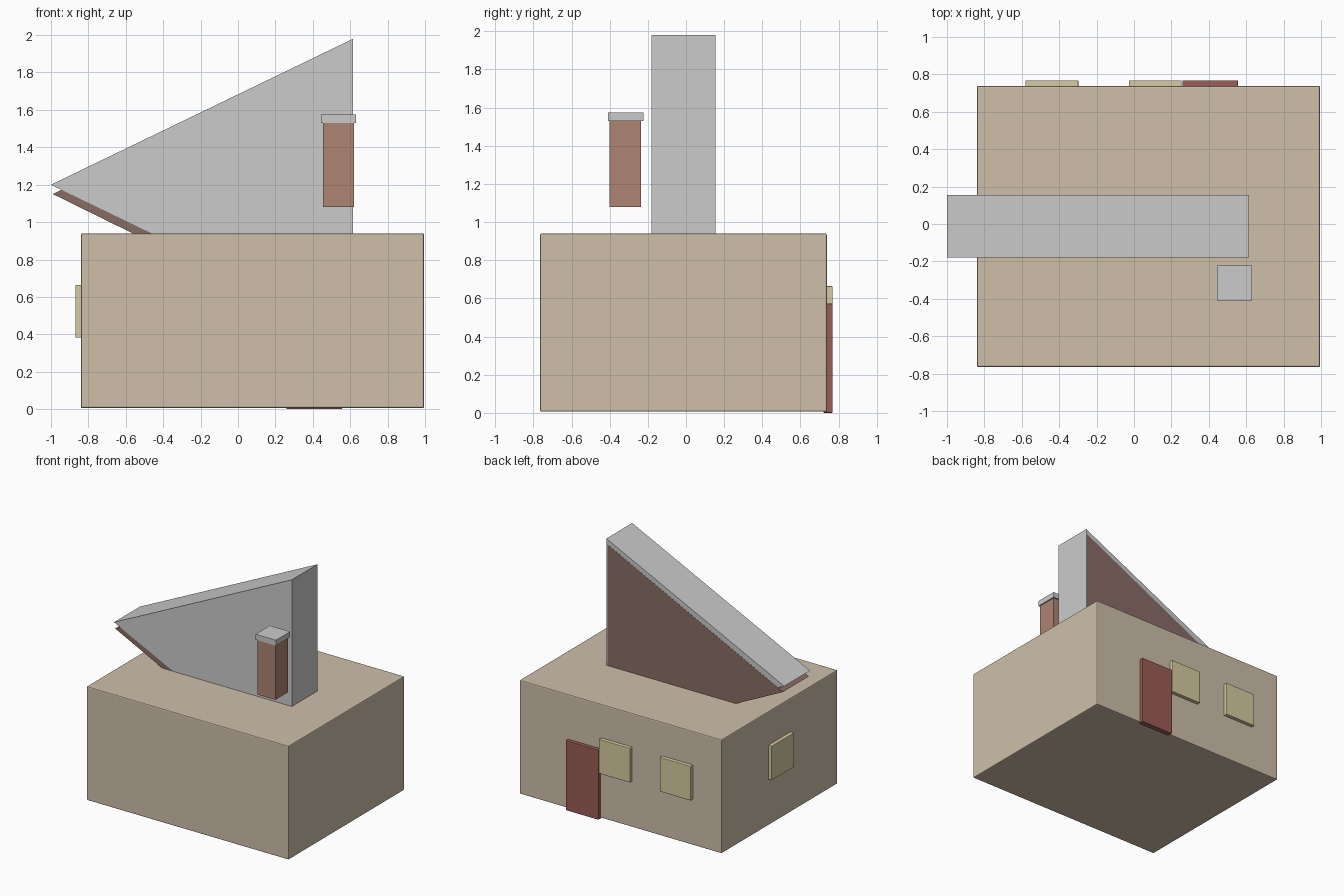
import bpy, bmesh

if "Cube" in bpy.data.objects:
    bpy.data.objects.remove(bpy.data.objects["Cube"])


def material(name, rgb):
    m = bpy.data.materials.new(name)
    m.diffuse_color = (*rgb, 1)
    m.use_nodes = True
    m.node_tree.nodes["Principled BSDF"].inputs["Base Color"].default_value = m.diffuse_color
    return m


WALL = material("wall_tan", (0.62, 0.52, 0.40))
BRICK = material("brick", (0.42, 0.23, 0.17))
GABLE = material("gable_brown", (0.25, 0.15, 0.13))
DOOR = material("door_red", (0.33, 0.11, 0.09))
GLASS = material("window_yellow", (0.68, 0.60, 0.35))


def finish(name, bm, mat, bevel=0):
    bmesh.ops.recalc_face_normals(bm, faces=bm.faces)
    me = bpy.data.meshes.new(name)
    bm.to_mesh(me)
    bm.free()
    ob = bpy.data.objects.new(name, me)
    bpy.context.collection.objects.link(ob)
    if mat:
        me.materials.append(mat)
    if bevel:
        mod = ob.modifiers.new("bevel", 'BEVEL')
        mod.width = bevel
        mod.segments = 2
    return ob


def box(name, x, y, z, mat=None, bevel=0):
    """Box from (min, max) ranges on each axis."""
    bm = bmesh.new()
    bmesh.ops.create_cube(bm, size=1)
    for v in bm.verts:
        v.co = [r[0] if c < 0 else r[1] for c, r in zip(v.co, (x, y, z))]
    return finish(name, bm, mat, bevel)


def wedge(name, apex_x, right_x, mid_z, half_h, y, mat=None):
    """Sideways triangular prism pointing to -x."""
    bm = bmesh.new()
    pts = [(apex_x, mid_z), (right_x, mid_z - half_h), (right_x, mid_z + half_h)]
    face = bm.faces.new([bm.verts.new((px, y[0], pz)) for px, pz in pts])
    ext = bmesh.ops.extrude_face_region(bm, geom=[face])
    for v in ext["geom"]:
        if isinstance(v, bmesh.types.BMVert):
            v.co.y = y[1]
    return finish(name, bm, mat)


# House body
box("house_body", (-0.84, 0.995), (-0.765, 0.738), (0.006, 0.94), WALL, 0.008)

# Roof: grey wedge with a brown one just below it, both sunk into the body
wedge("roof", -1.0, 0.615, 1.2, 0.78, (-0.18, 0.154))
wedge("roof_gable", -0.99, 0.606, 1.15, 0.785, (-0.179, 0.155), GABLE)

# Chimney
box("chimney", (0.455, 0.62), (-0.40, -0.235), (1.08, 1.535), BRICK)
box("chimney_cap", (0.445, 0.63), (-0.408, -0.223), (1.53, 1.575))

# Door and windows on the back wall
box("door", (0.258, 0.556), (0.72, 0.768), (0.0, 0.573), DOOR, 0.004)
for i, x in enumerate((-0.58, -0.028)):
    box(f"back_window_{i + 1}", (x, x + 0.282), (0.72, 0.768), (0.382, 0.664), GLASS, 0.004)

# Window on the left wall
box("side_window", (-0.87, -0.82), (-0.16, 0.13), (0.382, 0.664), GLASS, 0.004)
